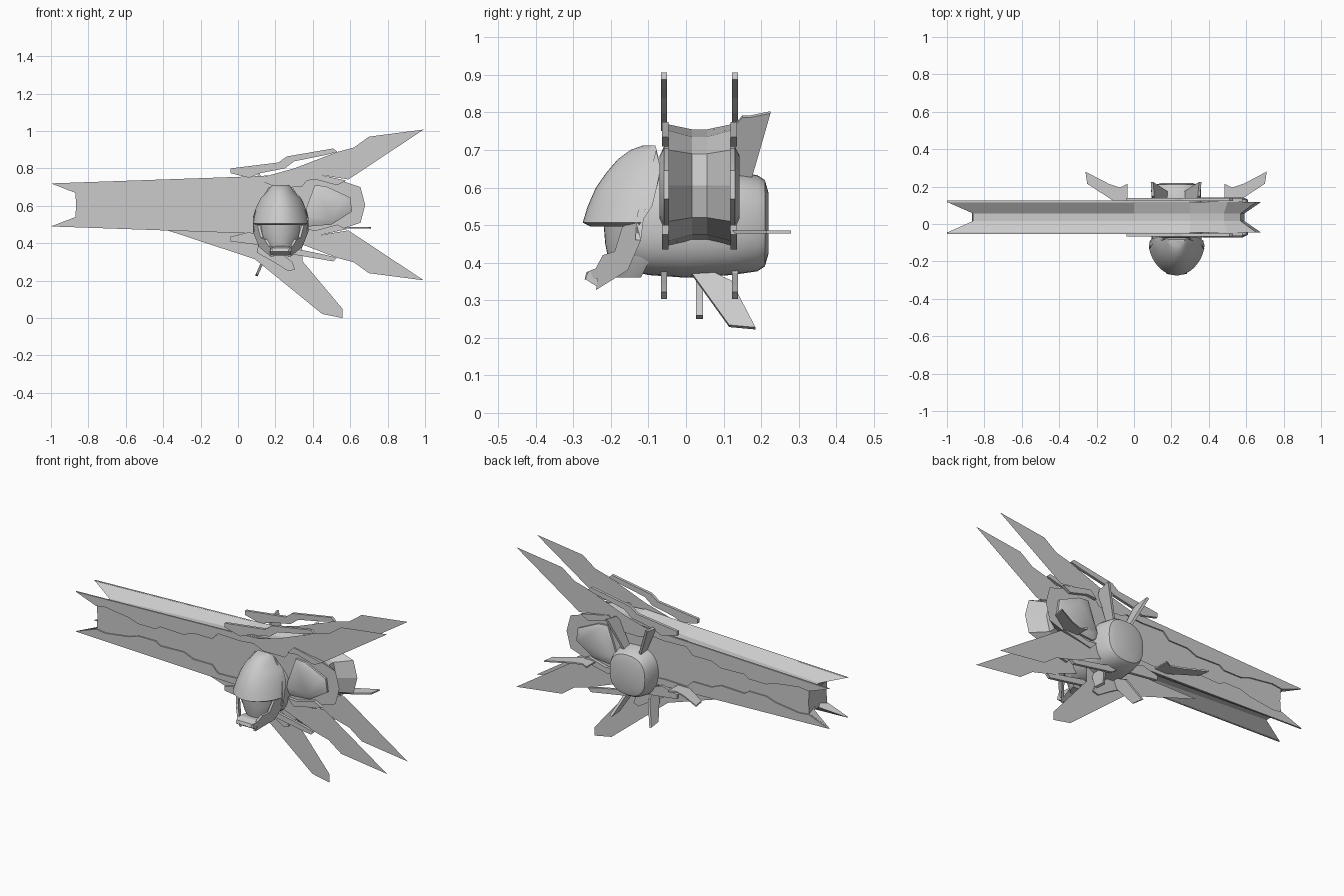
import bpy, bmesh, math
from mathutils import Vector

if "Cube" in bpy.data.objects:
    bpy.data.objects.remove(bpy.data.objects["Cube"])

grey = bpy.data.materials.new("hull_grey")
grey.diffuse_color = (0.6, 0.6, 0.6, 1)
grey.use_nodes = True
grey.node_tree.nodes["Principled BSDF"].inputs["Base Color"].default_value = grey.diffuse_color
C = 0.036          # depth centre of the hull
MID = 0.605        # height centre of the hull
HX, HZ = 0.228, 0.505   # axis of head and engine


def finish(name, bm, smooth=0):
    bmesh.ops.recalc_face_normals(bm, faces=bm.faces)
    me = bpy.data.meshes.new(name)
    bm.to_mesh(me)
    bm.free()
    me.materials.append(grey)
    ob = bpy.data.objects.new(name, me)
    bpy.context.collection.objects.link(ob)
    if smooth:
        bpy.ops.object.select_all(action='DESELECT')
        ob.select_set(True)
        bpy.context.view_layer.objects.active = ob
        bpy.ops.object.shade_smooth_by_angle(angle=math.radians(smooth))
    return ob


def loft(name, rings, smooth=0):
    """Skin closed rings of equal length and cap both ends."""
    bm = bmesh.new()
    vs = [[bm.verts.new(p) for p in r] for r in rings]
    n = len(vs[0])
    for a, b in zip(vs, vs[1:]):
        for i in range(n):
            j = (i + 1) % n
            bm.faces.new((a[i], a[j], b[j], b[i]))
    bm.faces.new(vs[0])
    bm.faces.new(vs[-1][::-1])
    return finish(name, bm, smooth)


def flat(name, pts):
    """Paper-thin plate."""
    bm = bmesh.new()
    bm.faces.new([bm.verts.new(p) for p in pts])
    return finish(name, bm)


def at(pts, y, flip=False):
    return [(x, y, 2 * MID - z if flip else z) for x, z in pts]


def slab(name, pts, y0, y1, flip=False):
    return loft(name, [at(pts, y0, flip), at(pts, y1, flip)])


def closed(half):
    """Mirror an upper half outline below the hull centre line."""
    return half + [(x, 2 * MID - z) for x, z in half[-2:0:-1]]


# Long hull: two outer outlines with a recessed spine between them
outer = closed([(-.865, .605), (-.87, .67), (-1, .72), (0, .755), (.3, .768),
                (.5, .752), (.655, .70), (.68, .605)])
inner = closed([(-.865, .605), (-.865, .65), (-.86, .675), (0, .72), (.3, .755),
                (.48, .735), (.57, .69), (.59, .605)])
loft("hull", [at(outer, C - .082), at(inner, C - .02),
              at(inner, C + .02), at(outer, C + .082)])

# Outline shapes in x, z
strip = [(-.87, .672), (-.81, .68), (-.66, .66), (-.6, .64), (-.49, .64), (-.46, .66),
         (-.31, .655), (-.25, .68), (-.13, .68), (-.09, .72), (.05, .715), (.2, .73),
         (.3, .767), (0, .754), (-1, .72)]
fin = [(.1, .745), (.3, .80), (.53, .888), (.62, .912), (.70, .97), (.993, 1.008),
       (.59, .741), (.40, .773), (.34, .70), (.2, .70)]
bracket = [(-.04, .80), (.217, .832), (.26, .864), (.51, .907), (.53, .888), (.46, .87),
           (.30, .838), (.25, .80), (.12, .775), (.06, .75), (-.04, .775)]
clip = [(.36, .735), (.40, .775), (.58, .735), (.53, .71), (.42, .74)]
pod = [(.34, .52), (.41, .71), (.47, .705), (.60, .645), (.61, .57), (.5, .50), (.38, .49)]

for s, side in ((-1, "front"), (1, "back")):
    for flip, lev in ((False, "upper"), (True, "lower")):
        slab(f"{side}_{lev}_panel", strip, C + s * .080, C + s * .089, flip)
        flat(f"{side}_{lev}_fin", at(fin, C + s * .094, flip))
        slab(f"{side}_{lev}_bracket", bracket, C + s * .086, C + s * .102, flip)
        slab(f"{side}_{lev}_clip", clip, C + s * .082, C + s * .100, flip)
    # Bulging side pod
    top = [(.47 + (x - .47) * .8, .605 + (z - .605) * .75) for x, z in pod]
    loft(f"{side}_pod", [at(pod, C + s * .078), at(pod, C + s * .094),
                         at(top, C + s * .107)], 40)

# Lower keel blade with its clamp
flat("keel_blade", at([(-.38, .47), (.09, .315), (.45, .022), (.56, 0), (.56, .048),
                       (.345, .304), (.34, .47)], C))
slab("keel_clamp", [(.10, .35), (.19, .30), (.27, .25), (.305, .26), (.29, .30),
                    (.24, .34), (.20, .38), (.11, .40)], C - .009, C + .009)


# Engine barrel running through the hull
def barrel_ring(y, rx, rz, n=32):
    out = []
    for i in range(n):
        c, s = math.cos(2 * math.pi * i / n), math.sin(2 * math.pi * i / n)
        out.append((HX + rx * math.copysign(abs(c) ** .8, c), y,
                    HZ + rz * math.copysign(abs(s) ** .8, s)))
    return out


loft("engine_barrel", [barrel_ring(*r) for r in (
    (-.155, .11, .125), (-.10, .132, .138), (0, .14, .145), (.12, .135, .138),
    (.19, .122, .128), (.21, .112, .115), (.22, .08, .08))], 35)


# Head: stacked half rings with a pointed front
def head_ring(z, w, front, back, n=24):
    out = []
    for i in range(n + 1):
        t = -math.pi / 2 + math.pi * i / n
        out.append((HX + w * math.sin(t),
                    back + (front - back) * max(math.cos(t), 0) ** 1.25, z))
    return out


loft("helmet", [head_ring(*r) for r in (
    (.497, .135, -.255, -.125), (.507, .148, -.275, -.12), (.55, .143, -.262, -.09),
    (.60, .128, -.24, -.078), (.64, .108, -.212, -.07), (.675, .075, -.182, -.072),
    (.70, .055, -.148, -.078), (.712, .042, -.115, -.082))], 40)
loft("face", [head_ring(*r) for r in (
    (.36, .07, -.195, -.12), (.40, .10, -.205, -.10), (.45, .122, -.215, -.09),
    (.51, .13, -.22, -.09))], 40)

# Cheek guards, straps and chin
cheek = [(-.27, .355), (-.265, .375), (-.24, .385), (-.222, .42), (-.19, .43), (-.17, .495),
         (-.135, .515), (-.12, .46), (-.155, .38), (-.24, .327), (-.235, .357)]
strap = [(-.08, .70), (-.066, .645), (-.083, .58), (-.11, .54), (-.12, .46),
         (-.135, .46), (-.13, .53), (-.10, .60), (-.09, .66)]
for s, side in ((-1, "left"), (1, "right")):
    def wide(y, z, inset=0):
        w = .148 - max(0, -.13 - y) * .6 - max(0, .45 - z) * .25
        w -= max(0, z - .56) * .6
        return (HX + s * (w - inset), y, z)
    for nm, pts in (("cheek", cheek), ("strap", strap)):
        loft(f"{side}_{nm}", [[wide(*p) for p in pts], [wide(*p, .014) for p in pts]])
loft("chin", [[(HX + s * .055, y, z) for y, z in
               ((-.268, .356), (-.262, .374), (-.225, .385), (-.16, .38), (-.235, .335))]
              for s in (-1, 1)])


# Thin vanes radiating around the engine
def vane(name, angle, prof, cz, thick=.008):
    d = Vector((math.cos(angle), 0, math.sin(angle)))
    n = Vector((-d.z, 0, d.x)) * thick / 2
    base = [Vector((.225, y, cz)) + d * r for r, y in prof]
    loft(name, [[p - n for p in base], [p + n for p in base]])


wide_vane = [(.26, .12), (.26, .215), (.30, .195), (.36, .215), (.485, .28),
             (.475, .215), (.36, .14), (.33, .12)]
up_vane = [(.09, .12), (.28, .13), (.306, .15), (.306, .172), (.318, .225), (.09, .165)]
low_vane = [(.13, 0), (.132, .04), (.165, .10), (.175, .12), (.312, .185), (.305, .115)]
vane("right_vane", 0, wide_vane, .482)
vane("left_vane", math.pi, wide_vane, .482)
for k, side in ((-24, "right"), (24, "left")):
    vane(f"{side}_upper_vane", math.radians(90 + k), up_vane, .51, .014)
    vane(f"{side}_lower_vane", math.radians(-90 - k), low_vane, .51, .014)
